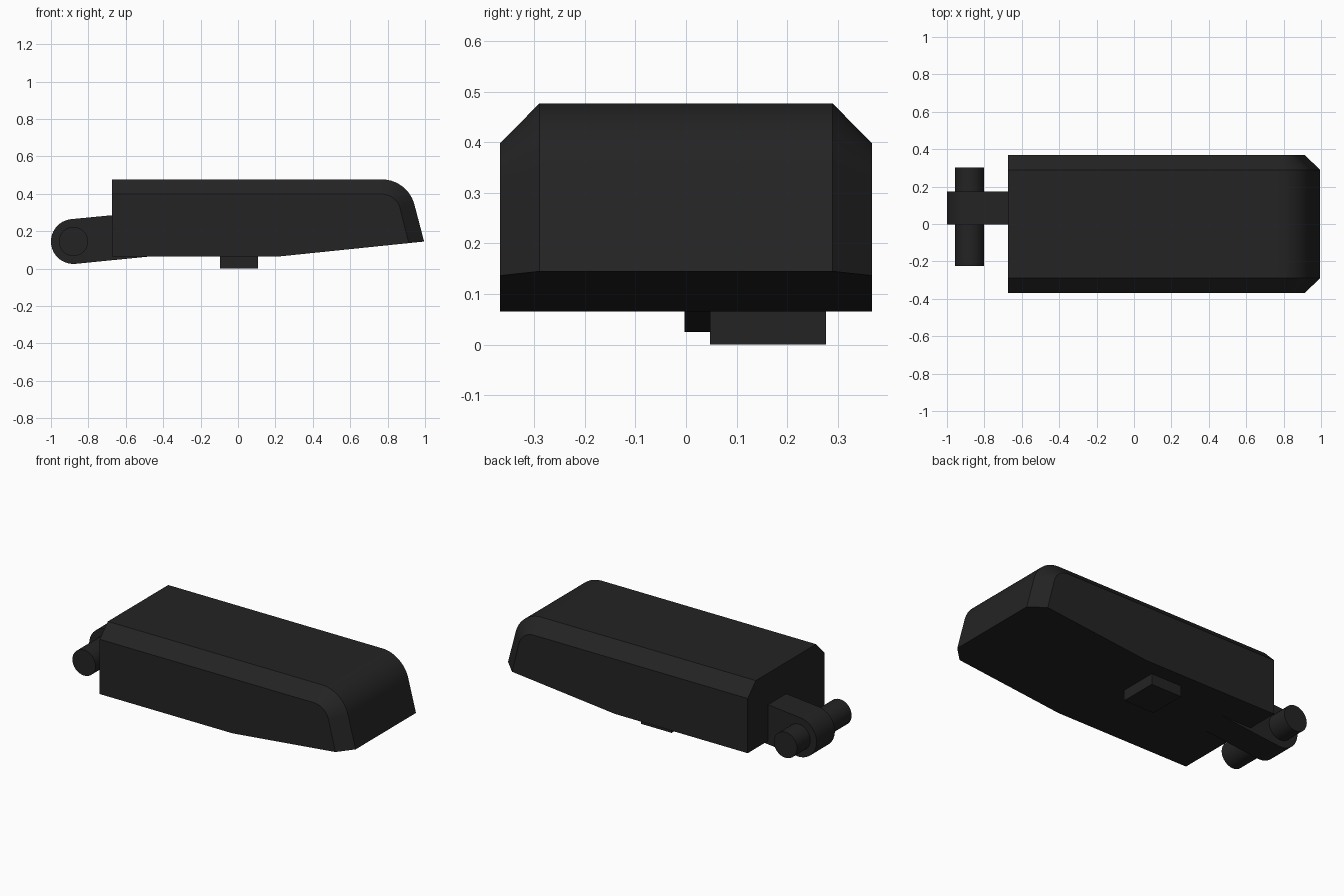
import bpy, bmesh, math

if "Cube" in bpy.data.objects:
    bpy.data.objects.remove(bpy.data.objects["Cube"])

mat = bpy.data.materials.new("matte black")
mat.diffuse_color = (0.017, 0.017, 0.017, 1)
mat.use_nodes = True
mat.node_tree.nodes["Principled BSDF"].inputs["Base Color"].default_value = mat.diffuse_color


def loft(name, sections):
    """Join matching xz profiles, each given as (y, points), into a closed solid."""
    bm = bmesh.new()
    rings = [[bm.verts.new((x, y, z)) for x, z in pts] for y, pts in sections]
    n = len(rings[0])
    for a, b in zip(rings, rings[1:]):
        for i in range(n):
            j = (i + 1) % n
            bm.faces.new((a[i], a[j], b[j], b[i]))
    bm.faces.new(rings[0])
    bm.faces.new(rings[-1])
    bmesh.ops.recalc_face_normals(bm, faces=bm.faces)
    mesh = bpy.data.meshes.new(name)
    bm.to_mesh(mesh)
    bm.free()
    mesh.materials.append(mat)
    obj = bpy.data.objects.new(name, mesh)
    bpy.context.collection.objects.link(obj)
    bpy.ops.object.select_all(action='DESELECT')
    obj.select_set(True)
    bpy.context.view_layer.objects.active = obj
    bpy.ops.object.shade_smooth_by_angle(angle=math.radians(25))
    return obj


def arc(cx, cz, r, start, end, steps):
    angles = [math.radians(start + (end - start) * i / steps) for i in range(steps + 1)]
    return [(cx + r * math.cos(a), cz + r * math.sin(a)) for a in angles]


# Main body: rounded nose, sloping underside, chamfered sides
def body_profile(inset):
    tip_x = 0.995 - inset * 1.033
    tip_z = 0.065 + (tip_x - 0.22) * 0.103
    nose = arc(0.769, 0.297, 0.18 - inset, 14.5, 90, 14)
    return [(-0.673, 0.065), (0.22, 0.065), (tip_x, tip_z)] + nose + [(-0.673, 0.477 - inset)]


full, inner = body_profile(0), body_profile(0.079)
loft("body", [(-0.368, inner), (-0.29, full), (0.29, full), (0.368, inner)])

# Hinge arm: rounded end, running slightly uphill into the body
arm = arc(-0.88, 0.145, 0.12, 95.5, 275.5, 24) + [(-0.47, 0.065), (-0.47, 0.305)]
loft("hinge_arm", [(-0.003, arm), (0.173, arm)])

# Hinge pin through the arm
pin = arc(-0.88, 0.145, 0.078, 0, 348.75, 31)
loft("hinge_pin", [(-0.224, pin), (0.301, pin)])

# Small block under the body
foot = [(-0.097, 0), (0.108, 0), (0.108, 0.08), (-0.097, 0.08)]
loft("foot_block", [(0.047, foot), (0.277, foot)])
